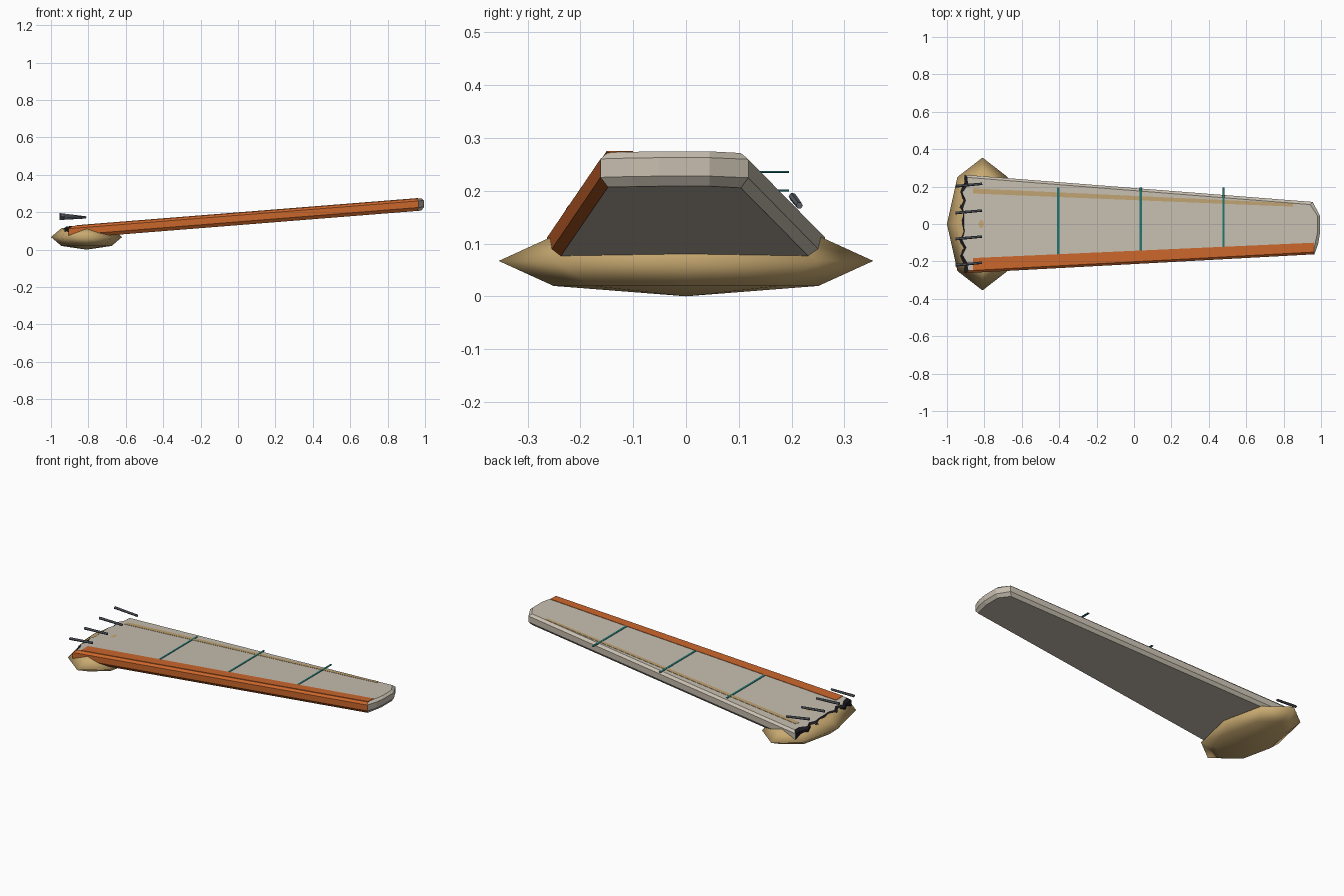
import bpy, bmesh, math
from mathutils import Vector

if "Cube" in bpy.data.objects:
    bpy.data.objects.remove(bpy.data.objects["Cube"])


def mat(name, c):
    m = bpy.data.materials.new(name)
    m.diffuse_color = (*c, 1)
    m.use_nodes = True
    m.node_tree.nodes["Principled BSDF"].inputs["Base Color"].default_value = m.diffuse_color
    return m


CREAM = mat("cream paint", (0.57, 0.515, 0.43))
ORANGE = mat("orange paint", (0.60, 0.135, 0.025))
CHAR = mat("charred black", (0.012, 0.012, 0.015))
SAND = mat("sand", (0.58, 0.40, 0.165))
TAN = mat("tan stripe", (0.52, 0.36, 0.165))
TEAL = mat("teal line", (0.015, 0.17, 0.155))
STEEL = mat("grey steel", (0.11, 0.125, 0.15))


def finish(name, bm, mats):
    bmesh.ops.recalc_face_normals(bm, faces=bm.faces)
    me = bpy.data.meshes.new(name)
    bm.to_mesh(me)
    bm.free()
    ob = bpy.data.objects.new(name, me)
    bpy.context.collection.objects.link(ob)
    for m in mats:
        me.materials.append(m)
    return ob


def top(x):
    """Height of the sloping upper wing skin."""
    return 0.1968 + 0.0794 * x


# Sand mound: flattened low sphere, smooth
bm = bmesh.new()
bmesh.ops.create_uvsphere(bm, u_segments=8, v_segments=4, radius=1)
for v in bm.verts:
    v.co = Vector((-0.81 + v.co.x * 0.19, v.co.y * 0.355, 0.067 + v.co.z * 0.067))
for f in bm.faces:
    f.smooth = True
finish("sand_mound", bm, [SAND])

# Wing: bevelled slab with a clipped tip and a torn root
tip = [(0.965, -0.162), (0.985, -0.105), (0.994, -0.05), (0.994, 0.045), (0.955, 0.118)]
N = 12  # torn root segments
levels = [(0.0, 0.014), (-0.013, 0.0), (-0.048, 0.0), (-0.066, 0.014)]  # depth, inset


def outline(k, inset):
    pts = [(x - inset, y * (1 - inset / 0.12) if abs(y) > 0.1 else y) for x, y in tip]
    pts[0] = (tip[0][0] - inset * 0.5, tip[0][1] + inset)
    pts[-1] = (tip[-1][0] - inset, tip[-1][1] - inset)
    half = 0.263 - inset
    for i in range(N + 1):
        t = 1 - 2 * i / N
        jag = (0.009 if i % 2 else -0.006) if 0 < i < N else 0
        if k in (0, 3):
            jag = jag * 0.8 + 0.006 * math.sin(i * 2.3)
        x = -0.905 - 0.022 * (1 - t ** 4) + jag + (0.016 if k == 0 else 0)
        pts.append((x, t * half))
    return pts


bm = bmesh.new()
rings = []
for k, (dz, inset) in enumerate(levels):
    rings.append([bm.verts.new((x, y, top(x) + dz)) for x, y in outline(k, inset)])
n = len(rings[0])
bm.faces.new(rings[0])
bm.faces.new(rings[-1])
for a, b in zip(rings, rings[1:]):
    for i in range(n):
        j = (i + 1) % n
        f = bm.faces.new((a[i], a[j], b[j], b[i]))
        if i == n - 1:
            f.material_index = 1      # leading edge
        elif i >= len(tip):
            f.material_index = 2      # torn root
finish("wing_panel", bm, [CREAM, ORANGE, CHAR])


def plate(name, ends, lift, m):
    """Thin plate lying on the wing: ends = (x, y_low, y_high) twice."""
    bm = bmesh.new()
    (x0, a0, b0), (x1, a1, b1) = ends
    plan = [(x0, a0), (x1, a1), (x1, b1), (x0, b0)]
    lo, hi = [[bm.verts.new((x, y, top(x) + z)) for x, y in plan] for z in (-0.001, lift)]
    bm.faces.new(lo)
    bm.faces.new(hi)
    for i in range(4):
        j = (i + 1) % 4
        bm.faces.new((lo[i], lo[j], hi[j], hi[i]))
    finish(name, bm, [m])


# Painted bands and panel lines
plate("orange_band", [(-0.86, -0.248, -0.182), (0.962, -0.150, -0.100)], 0.0025, ORANGE)
plate("tan_band", [(-0.86, 0.163, 0.190), (0.85, 0.093, 0.111)], 0.0015, TAN)
for i, x in enumerate((-0.405, 0.036, 0.478)):
    w = 0.006
    plate(f"panel_line_{i + 1}", [(x - w, -0.17 + i * 0.02, 0.195),
                                  (x + w, -0.17 + i * 0.02, 0.195)], 0.002, TEAL)

# Loose spars sticking out above the torn root
for i, (y, z) in enumerate(((-0.22, 0.165), (-0.08, 0.173), (0.059, 0.181), (0.202, 0.189))):
    a, b = Vector((-0.954, y, z)), Vector((-0.812, y + 0.013, 0.172))
    d = b - a
    bm = bmesh.new()
    bmesh.ops.create_cone(bm, cap_ends=True, segments=6, radius1=0.0075, radius2=0.0065,
                          depth=d.length)
    q = Vector((0, 0, 1)).rotation_difference(d)
    for v in bm.verts:
        v.co = q @ v.co + (a + b) / 2
    finish(f"broken_spar_{i + 1}", bm, [STEEL])
